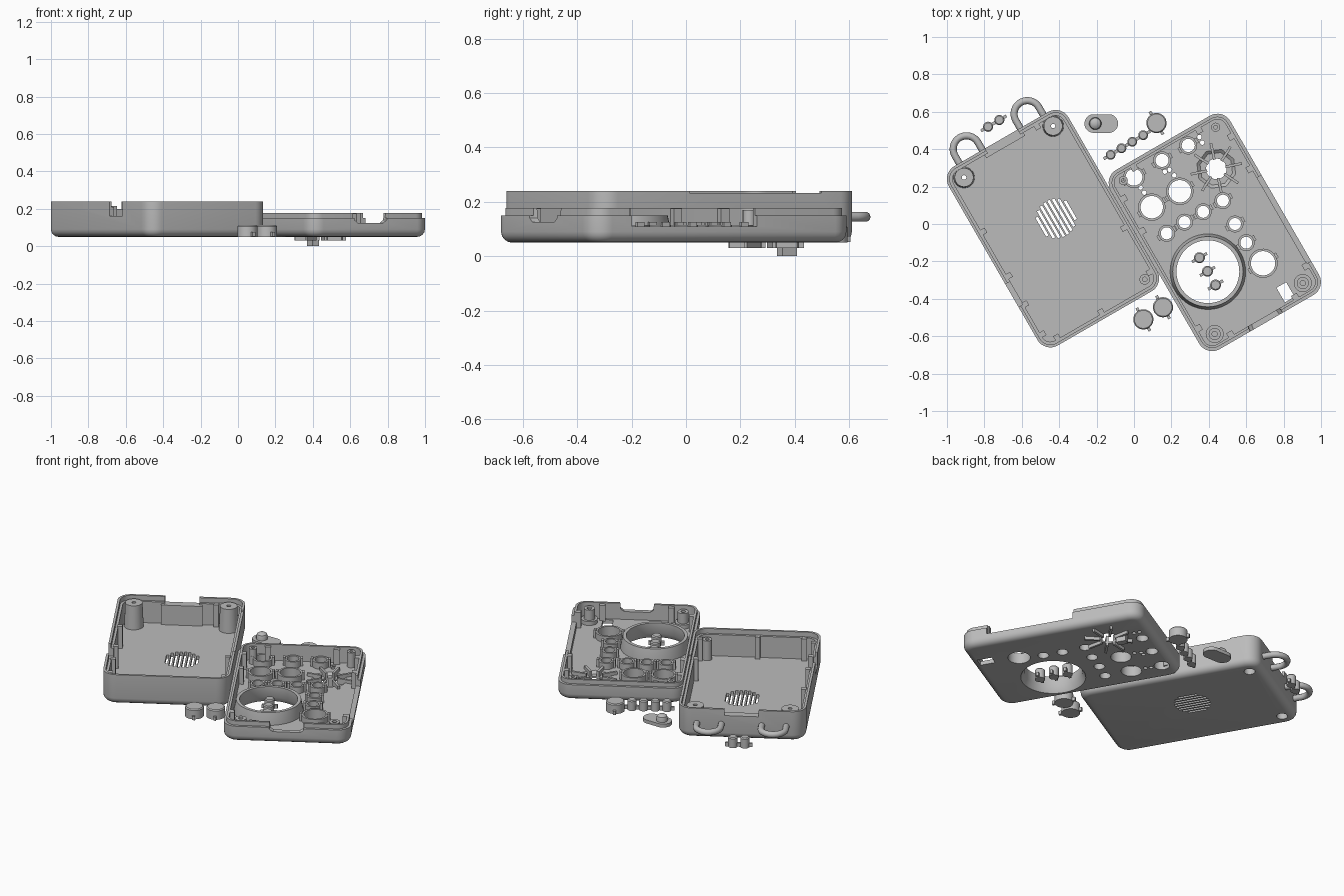
import bpy, bmesh
from math import sin, cos, pi, radians
from mathutils import Matrix, Vector

if "Cube" in bpy.data.objects:
    bpy.data.objects.remove(bpy.data.objects["Cube"])

gray = bpy.data.materials.new("plastic_gray")
gray.use_nodes = True
gray.diffuse_color = (0.5, 0.5, 0.5, 1)
gray.node_tree.nodes["Principled BSDF"].inputs["Base Color"].default_value = (0.5, 0.5, 0.5, 1)

TURN = Matrix.Rotation(radians(30), 4, "Z")
BACK = Matrix.Translation((-0.433, -0.025, 0)) @ TURN
FRONT = Matrix.Translation((0.432, -0.045, 0)) @ TURN
W, L, R = 0.739, 1.107, 0.08


def place(x, y):
    """Frame of a loose part standing at a world position."""
    return Matrix.Translation((x, y, 0)) @ TURN


def finish(bm, name, frame):
    bmesh.ops.recalc_face_normals(bm, faces=bm.faces)
    me = bpy.data.meshes.new(name)
    bm.to_mesh(me)
    bm.free()
    me.materials.append(gray)
    ob = bpy.data.objects.new(name, me)
    bpy.context.collection.objects.link(ob)
    ob.matrix_world = frame
    return ob


def smooth(ob):
    bpy.ops.object.select_all(action="DESELECT")
    ob.select_set(True)
    bpy.context.view_layer.objects.active = ob
    bpy.ops.object.shade_smooth_by_angle(angle=radians(35))


def box(name, frame, x, y, z0, z1, sx, sy, turn=0):
    bm = bmesh.new()
    m = (Matrix.Translation((x, y, (z0 + z1) / 2)) @ Matrix.Rotation(turn, 4, "Z")
         @ Matrix.Diagonal((sx, sy, z1 - z0, 1)))
    bmesh.ops.create_cube(bm, size=1, matrix=m)
    return finish(bm, name, frame)


def skin(bm, loops, wrap):
    """Join successive vertex loops with quads; cap or wrap the ends."""
    n = len(loops[0])
    pairs = list(zip(loops, loops[1:])) + ([(loops[-1], loops[0])] if wrap else [])
    for a, b in pairs:
        for i in range(n):
            j = (i + 1) % n
            bm.faces.new((a[i], a[j], b[j], b[i]))
    if not wrap:
        bm.faces.new(loops[0])
        bm.faces.new(loops[-1])


def lathe(name, frame, x, y, profile, wrap=False, n=32):
    bm = bmesh.new()
    loops = [[bm.verts.new((x + r * cos(2 * pi * i / n), y + r * sin(2 * pi * i / n), z))
              for i in range(n)] for r, z in profile]
    skin(bm, loops, wrap)
    return finish(bm, name, frame)


def cyl(name, frame, x, y, r, z0, z1):
    return lathe(name, frame, x, y, [(r, z0), (r, z1)])


def tube(name, frame, x, y, r0, r1, z0, z1):
    ob = lathe(name, frame, x, y, [(r0, z0), (r1, z0), (r1, z1), (r0, z1)], True)
    smooth(ob)
    return ob


def shell(name, frame, profile):
    """Open tray: rounded rectangles stacked along an (inset, height) profile."""
    bm = bmesh.new()
    loops = []
    for inset, z in profile:
        r = R - inset
        hx, hy = W / 2 - R, L / 2 - R
        loop = []
        for k, (sx, sy) in enumerate(((1, 1), (-1, 1), (-1, -1), (1, -1))):
            for i in range(9):
                a = (k + i / 8) * pi / 2
                loop.append(bm.verts.new((sx * hx + r * cos(a), sy * hy + r * sin(a), z)))
        loops.append(loop)
    skin(bm, loops, False)
    return finish(bm, name, frame)


def cut(ob, cutters):
    for c in cutters:
        c.hide_render = True
        m = ob.modifiers.new("cut", "BOOLEAN")
        m.operation, m.solver, m.object = "DIFFERENCE", "EXACT", c
    bpy.context.view_layer.update()
    dg = bpy.context.evaluated_depsgraph_get()
    me = bpy.data.meshes.new_from_object(ob.evaluated_get(dg))
    ob.modifiers.clear()
    ob.data = me
    for c in cutters:
        bpy.data.objects.remove(c)
    smooth(ob)


FILLET = [(0.04, 0.05), (0.025, 0.053), (0.012, 0.062), (0.003, 0.075), (0, 0.09)]

# Back shell with speaker slots, rim notches and screw recesses
back = shell("back_shell", BACK, FILLET + [(0, 0.24), (0.015, 0.24), (0.015, 0.21),
                                           (0.03, 0.21), (0.03, 0.075)])
cuts = [box("cutter", BACK, -W / 2, -0.2, 0.16, 0.3, 0.1, 0.14),
        box("cutter", BACK, 0, L / 2, 0.2, 0.3, 0.2, 0.1),
        box("cutter", BACK, W / 2, 0.11, 0.232, 0.3, 0.1, 0.56)]
for i in range(8):
    off = (i - 3.5) * 0.025
    cuts.append(box("cutter", BACK, 0.042 + off, 0.039, 0, 0.2, 0.015,
                    2 * (0.105 ** 2 - off ** 2) ** 0.5))
for s in (-1, 1):
    cuts.append(cyl("cutter", BACK, s * 0.275, 0.475, 0.032, 0, 0.2))
cut(back, cuts)

# Back shell screw posts, ribs, port guard and strap loops
for s in (-1, 1):
    post = lathe("back_screw_post", BACK, s * 0.275, 0.475,
                 [(0.034, 0.06), (0.057, 0.06), (0.05, 0.225), (0.012, 0.225),
                  (0.012, 0.12), (0.034, 0.12)], True)
    smooth(post)
    cu = bpy.data.curves.new("strap_loop", "CURVE")
    cu.dimensions, cu.bevel_depth, cu.bevel_resolution = "3D", 0.019, 3
    pts = [(0.071, -0.06)] + [(0.071 * cos(pi * i / 16), 0.071 * sin(pi * i / 16))
                              for i in range(17)] + [(-0.071, -0.06)]
    sp = cu.splines.new("POLY")
    sp.points.add(len(pts) - 1)
    for p, (x, y) in zip(sp.points, pts):
        p.co = (s * 0.188 + x, 0.6 + y, 0.145, 1)
    cu.materials.append(gray)
    loop = bpy.data.objects.new("strap_loop", cu)
    bpy.context.collection.objects.link(loop)
    loop.matrix_world = BACK
tube("back_pin_post", BACK, 0.289, -0.48, 0.012, 0.028, 0.07, 0.2)
box("port_guard", BACK, 0, 0.515, 0.07, 0.2, 0.24, 0.02)
WX, WY = W / 2 - 0.04, L / 2 - 0.04
for x, y in ((-WX, 0.173), (-WX, -0.1), (-WX, -0.275), (-WX, -0.46), (WX, -0.187), (WX, -0.46),
             (-0.272, -WY), (0, -WY), (0.2, WY)):
    box("back_wall_rib", BACK, x, y, 0.07, 0.215, 0.03, 0.03)

# Front shell with control holes: x, y, radius
inv = FRONT.inverted()
holes = [(0, 0.25, 0.045), (0.15, 0.34, 0.035), (0.29, 0.42, 0.035), (0.245, 0.175, 0.06),
         (0.095, 0.09, 0.06), (0.175, -0.05, 0.032), (0.27, 0.01, 0.032), (0.37, 0.065, 0.032),
         (0.475, 0.125, 0.032), (0.54, 0, 0.032), (0.6, -0.1, 0.032), (0.69, -0.21, 0.065)]
pinholes = [(0.035, 0.195), (0.055, 0.168), (0.165, 0.28), (0.19, 0.29), (0.215, 0.26),
            (0.35, 0.465), (0.365, 0.435)]
holes = [(*(inv @ Vector((x, y, 0))).xy, r) for x, y, r in holes]
pinholes = [(inv @ Vector((x, y, 0))).xy for x, y in pinholes]
wheel = (inv @ Vector((0.395, -0.255, 0))).xy
star = (inv @ Vector((0.44, 0.295, 0))).xy
slot = (inv @ Vector((0.81, -0.365, 0))).xy

front = shell("front_shell", FRONT, FILLET + [(0, 0.15), (0.016, 0.15), (0.016, 0.177),
                                              (0.03, 0.177), (0.03, 0.075)])
cuts = [cyl("cutter", FRONT, x, y, r, 0, 0.12) for x, y, r in holes]
cuts += [cyl("cutter", FRONT, x, y, 0.012, 0, 0.12) for x, y in pinholes]
cuts += [cyl("cutter", FRONT, *wheel, 0.19, 0, 0.14),
         cyl("cutter", FRONT, *star, 0.055, 0, 0.12),
         lathe("cutter", FRONT, *star, [(0.09, 0.06), (0.125, 0.09)], n=8),
         box("cutter", FRONT, *slot, 0, 0.12, 0.06, 0.09),
         box("cutter", FRONT, W / 2, -0.125, 0.11, 0.3, 0.12, 0.53),
         lathe("cutter", FRONT @ Matrix.Translation((0, -L / 2, 0)), 0, 0,
               [(0.08, 0.125), (0.1, 0.14), (0.11, 0.3)], n=32)]
cut(front, cuts)

# Collars around the control holes and the large wheel opening
for x, y, r in holes:
    tube("hole_collar", FRONT, x, y, r, r + 0.013, 0.06, 0.115)
    for s in (-1, 1):
        box("collar_guide", FRONT, x + s * (r + 0.016), y, 0.07, 0.125, 0.014, 0.03)
ring = lathe("wheel_ring", FRONT, *wheel, [(0.168, 0.085), (0.188, 0.05), (0.202, 0.05),
                                          (0.202, 0.08), (0.188, 0.15), (0.168, 0.15)], True, 48)
smooth(ring)

# Star of radial fins around the pad opening, with one foot
for i in range(8):
    a = i * pi / 4 + radians(-18)
    box("star_fin", FRONT, star.x + 0.095 * cos(a), star.y + 0.095 * sin(a),
        0.03, 0.095, 0.09, 0.014, a)
box("star_foot", FRONT, star.x + 0.005, star.y + 0.085, 0, 0.055, 0.04, 0.06)

# Front shell posts and wall clips
for s in (-1, 1):
    tube("front_screw_post", FRONT, s * 0.272, -0.47, 0.014, 0.032, 0.07, 0.165)
    tube("front_post_base", FRONT, s * 0.272, -0.47, 0.03, 0.048, 0.07, 0.1)
    tube("front_pin_post", FRONT, s * 0.285, 0.485, 0.01, 0.024, 0.07, 0.17)
    for y in (-0.4, 0.2, 0.4):
        box("front_wall_clip", FRONT, s * WX, y, 0.07, 0.175, 0.03, 0.035)
    for x in (-0.2, 0.2):
        box("front_wall_clip", FRONT, x, s * WY, 0.07, 0.17, 0.035, 0.03)


# Loose buttons with a pair of side tabs
def button(x, y, r, height, along_y):
    f = place(x, y)
    body = lathe("button", f, 0, 0, [(r, 0.05), (r, height - 0.006), (r - 0.006, height)])
    smooth(body)
    span = 2 * r + 0.034
    sx, sy = (0.016, span) if along_y else (span, 0.016)
    box("button_tabs", f, 0, 0, 0.052, 0.075, sx, sy)


for x, y in ((0.05, -0.51), (0.155, -0.445), (0.12, 0.54)):
    button(x, y, 0.054, 0.112, True)
for i in range(4):
    button(-0.125 + 0.058 * i, 0.37 + 0.035 * i, 0.026, 0.115, False)
for i in range(2):
    button(-0.78 + 0.06 * i, 0.52 + 0.036 * i, 0.027, 0.115, False)
for i in range(3):
    button(0.35 + 0.043 * i, -0.18 - 0.073 * i, 0.029, 0.115, False)

# Slide switch cap: capsule plate with a domed knob
bm = bmesh.new()
rings = [[bm.verts.new(((0.04 if cos(a) > 0 else -0.04) + 0.05 * cos(a), 0.05 * sin(a), z))
          for a in [(i + 0.5) * pi / 16 for i in range(32)]] for z in (0.05, 0.072)]
skin(bm, rings, False)
FLAT = Matrix.Translation((-0.175, 0.537, 0))
smooth(finish(bm, "switch_plate", FLAT))
smooth(lathe("switch_knob", FLAT, -0.032, 0, [(0.033, 0.06), (0.033, 0.09), (0.029, 0.102),
                                             (0.018, 0.11), (0.006, 0.113)]))
